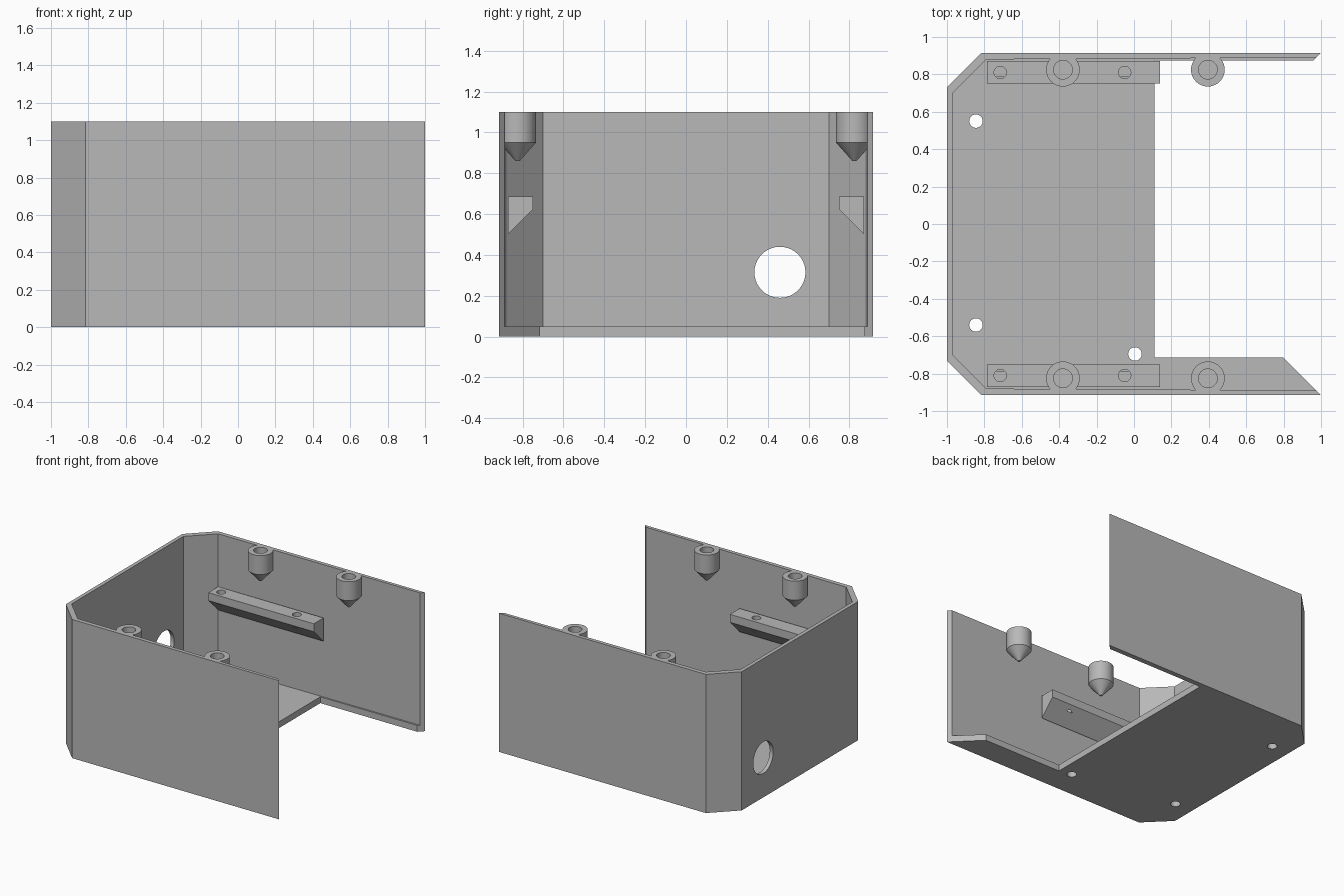
import bpy, bmesh, math
from mathutils import Matrix, Vector

if "Cube" in bpy.data.objects:
    bpy.data.objects.remove(bpy.data.objects["Cube"], do_unlink=True)

grey = bpy.data.materials.new("plain grey")
grey.use_nodes = True
colour = (0.48, 0.48, 0.48, 1)
grey.diffuse_color = colour
grey.node_tree.nodes["Principled BSDF"].inputs["Base Color"].default_value = colour

HEIGHT, FLOOR = 1.1, 0.05


def finish(name, bm):
    bmesh.ops.recalc_face_normals(bm, faces=bm.faces)
    mesh = bpy.data.meshes.new(name)
    bm.to_mesh(mesh)
    bm.free()
    mesh.materials.append(grey)
    obj = bpy.data.objects.new(name, mesh)
    bpy.context.collection.objects.link(obj)
    return obj


def prism(name, outline, direction):
    """Extrude a closed planar outline along a direction."""
    bm = bmesh.new()
    face = bm.faces.new([bm.verts.new(p) for p in outline])
    out = bmesh.ops.extrude_face_region(bm, geom=[face], use_keep_orig=True)
    moved = [v for v in out["geom"] if isinstance(v, bmesh.types.BMVert)]
    bmesh.ops.translate(bm, verts=moved, vec=Vector(direction))
    return finish(name, bm)


def drill(obj, holes, radius, depth, turn=Matrix()):
    """Cut round holes centred on the given points, then drop the cutter."""
    bm = bmesh.new()
    for p in holes:
        bmesh.ops.create_cone(bm, cap_ends=True, segments=40, radius1=radius, radius2=radius,
                              depth=depth, matrix=Matrix.Translation(p) @ turn)
    cutter = finish("hole_cutter", bm)
    cutter.hide_render = True
    mod = obj.modifiers.new("holes", 'BOOLEAN')
    mod.operation, mod.solver, mod.object = 'DIFFERENCE', 'EXACT', cutter
    graph = bpy.context.evaluated_depsgraph_get()
    mesh = bpy.data.meshes.new_from_object(obj.evaluated_get(graph))
    obj.modifiers.clear()
    obj.data = mesh
    bpy.data.objects.remove(cutter, do_unlink=True)
    smooth(obj)


def smooth(obj):
    bpy.ops.object.select_all(action='DESELECT')
    obj.select_set(True)
    bpy.context.view_layer.objects.active = obj
    bpy.ops.object.shade_smooth_by_angle(angle=math.radians(30))


# Floor plate with a mitred tongue along the front and a thin lip along the back
floor_outline = [(-1, -0.73), (-0.815, -0.915), (1, -0.915), (0.8, -0.715), (0.11, -0.715),
                 (0.11, 0.875), (0.96, 0.875), (1, 0.915), (-0.815, 0.915), (-1, 0.73)]
floor = prism("floor_plate", [(x, y, 0) for x, y in floor_outline], (0, 0, FLOOR))
drill(floor, [(-0.845, 0.55, 0), (-0.845, -0.54, 0), (0.005, -0.695, 0)], 0.036, 0.3)

# Thin wall around three sides, with chamfered corners and mitred free ends
outer = [(1, 0.915), (-0.815, 0.915), (-1, 0.73)]
inner = [(-0.97, 0.70), (-0.79, 0.88), (0.975, 0.89)]
wall_outline = (outer + [(x, -y) for x, y in reversed(outer)]
                + [(x, -y) for x, y in reversed(inner)] + inner)
wall = prism("side_walls", [(x, y, FLOOR) for x, y in wall_outline], (0, 0, HEIGHT - FLOOR))
drill(wall, [(-1, 0.46, 0.315)], 0.125, 0.3, Matrix.Rotation(math.pi / 2, 4, 'Y'))


# Screw boss: hollow cylinder with a conical underside
def screw_boss(name, x, y):
    profile = [(0, 0.86), (0.01, 0.86), (0.09, 0.95), (0.09, HEIGHT),
               (0.05, HEIGHT), (0.05, 0.95), (0, 0.95)]
    bm = bmesh.new()
    verts = [bm.verts.new((r, 0, z)) for r, z in profile]
    edges = [bm.edges.new(pair) for pair in zip(verts, verts[1:])]
    bmesh.ops.spin(bm, geom=verts + edges, cent=(0, 0, 0), axis=(0, 0, 1),
                   angle=math.tau, steps=40, use_merge=False)
    bmesh.ops.remove_doubles(bm, verts=bm.verts, dist=0.0005)
    bmesh.ops.translate(bm, verts=bm.verts, vec=(x, y, 0))
    smooth(finish(name, bm))


for side, label in ((-1, "front"), (1, "back")):
    for x, place in ((-0.38, "inner"), (0.395, "outer")):
        screw_boss(f"{label}_{place}_screw_boss", x, side * 0.825)

    # Bracket rail with a sloping underside and two screw holes
    section = [(0.75, 0.685), (0.872, 0.685), (0.872, 0.5), (0.75, 0.622)]
    rail = prism(f"{label}_bracket_rail", [(-0.785, side * y, z) for y, z in section],
                 (0.925, 0, 0))
    drill(rail, [(x, side * 0.81, 0.685) for x in (-0.715, -0.05)], 0.033, 0.2)
